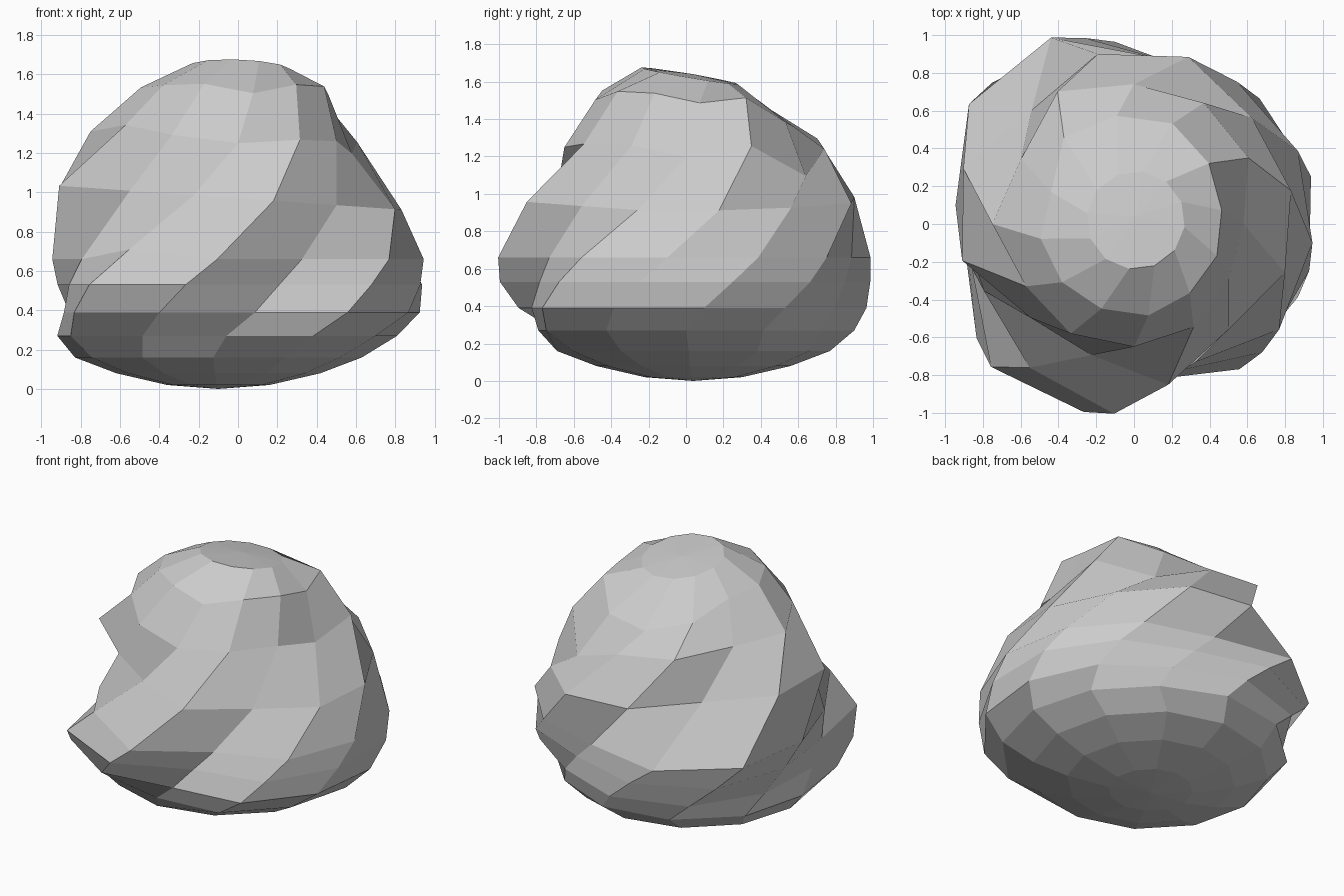
import bpy, bmesh, math

SEGS = 12
# rings from underside to crown: height, twist in degrees, x and y offset, slope along x and y
RINGS = [
    (.02, -17, -.10, .04, 0, 0), (.08, -17, -.10, .04, 0, 0), (.16, -17, -.10, .04, 0, 0),
    (.27, -17, -.03, .03, 0, 0), (.39, -9, 0, 0, 0, 0), (.53, 0, 0, 0, 0, 0),
    (.66, 9, 0, 0, 0, 0), (.97, 27, 0, 0, -.07, 0), (1.28, 45, 0, 0, -.04, 0),
    (1.53, 54, 0, 0, 0, -.05), (1.635, 67, .01, .02, -.04, -.17),
]
# radius of each spiral column, ring by ring
RADII = [
    [.26] * SEGS,
    [.52] * SEGS,
    [.73] * SEGS,
    [.93, .86, .82, .88, .86, .84, .82, .82, .87, .90, .91, .89],
    [1.03, .98, .83, .95, .95, .93, .90, .87, .97, 1.00, .94, .89],
    [1.07, 1.03, .81, .96, .96, .97, .94, .88, 1.02, 1.06, .95, .89],
    [.94, 1.01, .80, .95, .95, .95, .93, .89, 1.08, 1.08, .95, .87],
    [.73, .87, .75, .84, .85, .84, .93, .92, .81, .95, .93, .74],
    [.65, .63, .58, .58, .70, .74, .74, .81, .69, .75, .66, .67],
    [.49, .47, .47, .47, .51, .57, .58, .59, .47, .50, .49, .48],
    [.26] * SEGS,
]
# local height changes on the back and side: (ring, column) -> offset
DENTS = {(8, 5): -.17, (8, 3): -.06, (8, 0): -.03, (8, 6): -.04, (8, 10): .04,
         (9, 5): -.12, (9, 6): -.14, (9, 7): -.06, (9, 3): -.04, (9, 0): -.05,
         (7, 6): 0.0, (6, 0): .05}

# lumpy boulder: a sphere grid twisted into spiral ridges
bm = bmesh.new()
rings = []
for i, ((z, twist, ox, oy, sx, sy), radii) in enumerate(zip(RINGS, RADII)):
    ring = []
    for c, r in enumerate(radii):
        a = math.radians(225 + 30 * c + twist)
        x = r * math.cos(a) + ox
        y = r * math.sin(a) + oy
        ring.append(bm.verts.new((x, y, z + sx * x + sy * y + DENTS.get((i, c), 0))))
    rings.append(ring)

for a, b in zip(rings, rings[1:]):
    for c in range(SEGS):
        d = (c + 1) % SEGS
        bm.faces.new((a[c], a[d], b[d], b[c]))

# close underside and crown with fans
bottom = bm.verts.new((-.1, .04, 0))
top = bm.verts.new((.01, .04, 1.64))
for c in range(SEGS):
    d = (c + 1) % SEGS
    bm.faces.new((bottom, rings[0][d], rings[0][c]))
    bm.faces.new((top, rings[-1][c], rings[-1][d]))

bmesh.ops.recalc_face_normals(bm, faces=bm.faces)
mesh = bpy.data.meshes.new("boulder")
bm.to_mesh(mesh)
bm.free()
bpy.context.collection.objects.link(bpy.data.objects.new("boulder", mesh))
